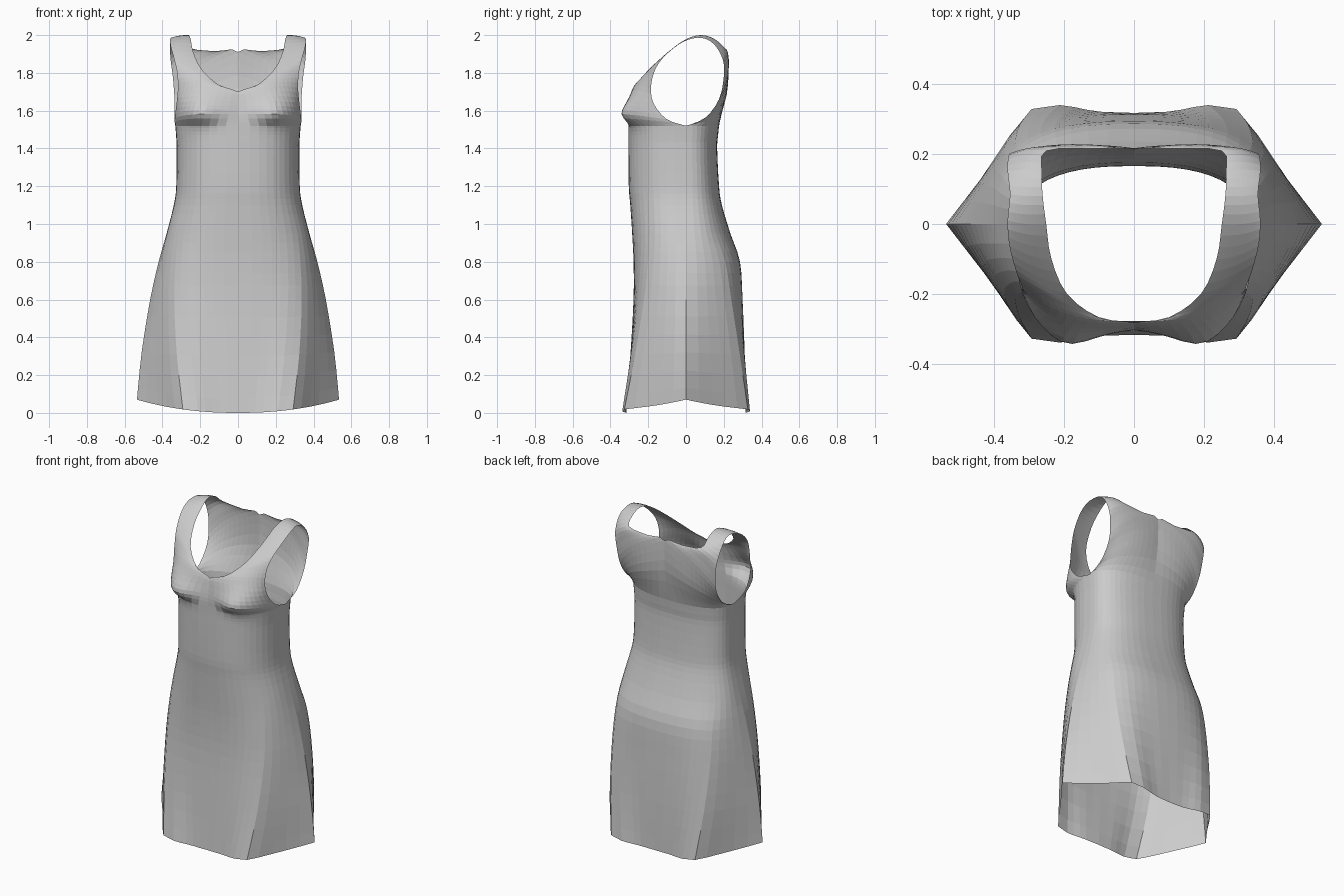
import bpy, bmesh, math
from mathutils import Vector

if "Cube" in bpy.data.objects:
    bpy.data.objects.remove(bpy.data.objects["Cube"])

N = 12  # columns per quarter (centre to side seam)

# body sections: z, half width, front depth, back depth
SECTIONS = [(0, .535, .332, .333), (.3, .51, .305, .322), (.6, .465, .283, .305),
            (.8, .42, .28, .288), (.95, .378, .285, .235), (1.1, .34, .295, .19),
            (1.2, .327, .303, .175), (1.4, .325, .305, .165), (1.47, .328, .305, .17),
            (1.52, .332, .305, .175)]
# six-cornered, lightly fluted hem shape (centre to side)
HEM = [(0, .95), (.2, .96), (.38, 1.02), (.56, .98), (.76, .50), (1, 0)]

# bodice rows over the shoulder: neckline side, middle, armhole side
FRONT = [((0, -.298, 1.58), (.24, -.285, 1.58), (.335, -.10, 1.555)),
         ((0, -.29, 1.65), (.22, -.285, 1.65), (.325, -.17, 1.64)),
         ((0, -.28, 1.70), (.19, -.265, 1.73), (.318, -.185, 1.72)),
         ((.10, -.265, 1.735), (.21, -.228, 1.78), (.322, -.17, 1.80)),
         ((.19, -.20, 1.815), (.26, -.175, 1.835), (.337, -.13, 1.87)),
         ((.235, -.10, 1.905), (.295, -.09, 1.915), (.355, -.06, 1.935)),
         ((.25, 0, 1.975), (.305, 0, 1.978), (.36, .01, 1.975))]
BACK = [((.26, .08, 2.0), (.31, .08, 1.997), (.353, .085, 1.985)),
        ((.262, .15, 1.98), (.31, .155, 1.97), (.36, .15, 1.95)),
        ((.25, .208, 1.93), (.305, .21, 1.91), (.357, .195, 1.87)),
        ((.12, .215, 1.915), (.24, .223, 1.87), (.345, .20, 1.78)),
        ((0, .215, 1.91), (.22, .223, 1.79), (.336, .175, 1.66)),
        ((0, .21, 1.72), (.22, .20, 1.65), (.335, .10, 1.56))]


def catmull(a, b, c, d, t):
    return .5 * (2 * b + (c - a) * t + (2 * a - 5 * b + 4 * c - d) * t * t
                 + (3 * b - a - 3 * c + d) * t ** 3)


def refine(rows, k):
    """Insert spline rows between control rows."""
    out, last = [], len(rows) - 1
    for i in range(last):
        q = [rows[min(max(i + o, 0), last)] for o in (-1, 0, 1, 2)]
        for j in range(k):
            out.append([catmull(*p, j / k) for p in zip(*q)])
    return out + [rows[-1]]


def ring(z, w, front, back):
    """Half ring from centre front round the side to centre back."""
    pts, h = [], max(0, 1 - z / .95)
    for i in range(2 * N + 1):
        t = i / N if i <= N else 2 - i / N
        a = t * math.pi / 2
        ux, uy = math.sin(a) ** .8, max(0, math.cos(a)) ** .8
        k = min(int(t * 5), 4)
        f = t * 5 - k
        hx, hy = (HEM[k][n] + (HEM[k + 1][n] - HEM[k][n]) * f for n in (0, 1))
        x = (ux + (hx - ux) * h) * w
        y = (uy + (hy - uy) * h) * (-front if i <= N else back)
        lift = .07 * (x / .535) ** 2.2 * max(0, 1 - z / .45)
        pts.append(Vector((x, y, z + lift)))
    return pts


def across(a, b, c):
    """Row of points on a curve through three points."""
    a, b, c = Vector(a), Vector(b), Vector(c)
    row = []
    for i in range(N + 1):
        s = i / N
        row.append(a * (2 * s - 1) * (s - 1) + b * 4 * s * (1 - s) + c * s * (2 * s - 1))
    return row


def bust(p):
    """Push the bust forward on the front."""
    q = p.copy()
    if p.y < -.05:
        dz = (p.z - 1.575) / (.055 if p.z < 1.575 else .085)
        q.y -= .036 * math.exp(-((p.x - .2) / .085) ** 2 - dz * dz)
    return q


def add_grid(bm, rows):
    grid = [[bm.verts.new(bust(p)) for p in r] for r in rows]
    for r0, r1 in zip(grid, grid[1:]):
        for i in range(len(r0) - 1):
            bm.faces.new((r0[i], r0[i + 1], r1[i + 1], r1[i]))


bm = bmesh.new()
# skirt and waist
body = refine([ring(*s) for s in SECTIONS], 3)
add_grid(bm, body)
# bodice and shoulder strap, from front ring over the shoulder to back ring
top = body[-1]
rows = [top[:N + 1]] + [across(*r) for r in FRONT + BACK] + [top[:N - 1:-1]]
add_grid(bm, refine(rows, 3))
bmesh.ops.remove_doubles(bm, verts=bm.verts, dist=.0005)
bmesh.ops.recalc_face_normals(bm, faces=bm.faces)

mesh = bpy.data.meshes.new("dress")
bm.to_mesh(mesh)
bm.free()
dress = bpy.data.objects.new("dress", mesh)
bpy.context.collection.objects.link(dress)
mirror = dress.modifiers.new("mirror", 'MIRROR')
mirror.use_clip = True
mirror.merge_threshold = .001
